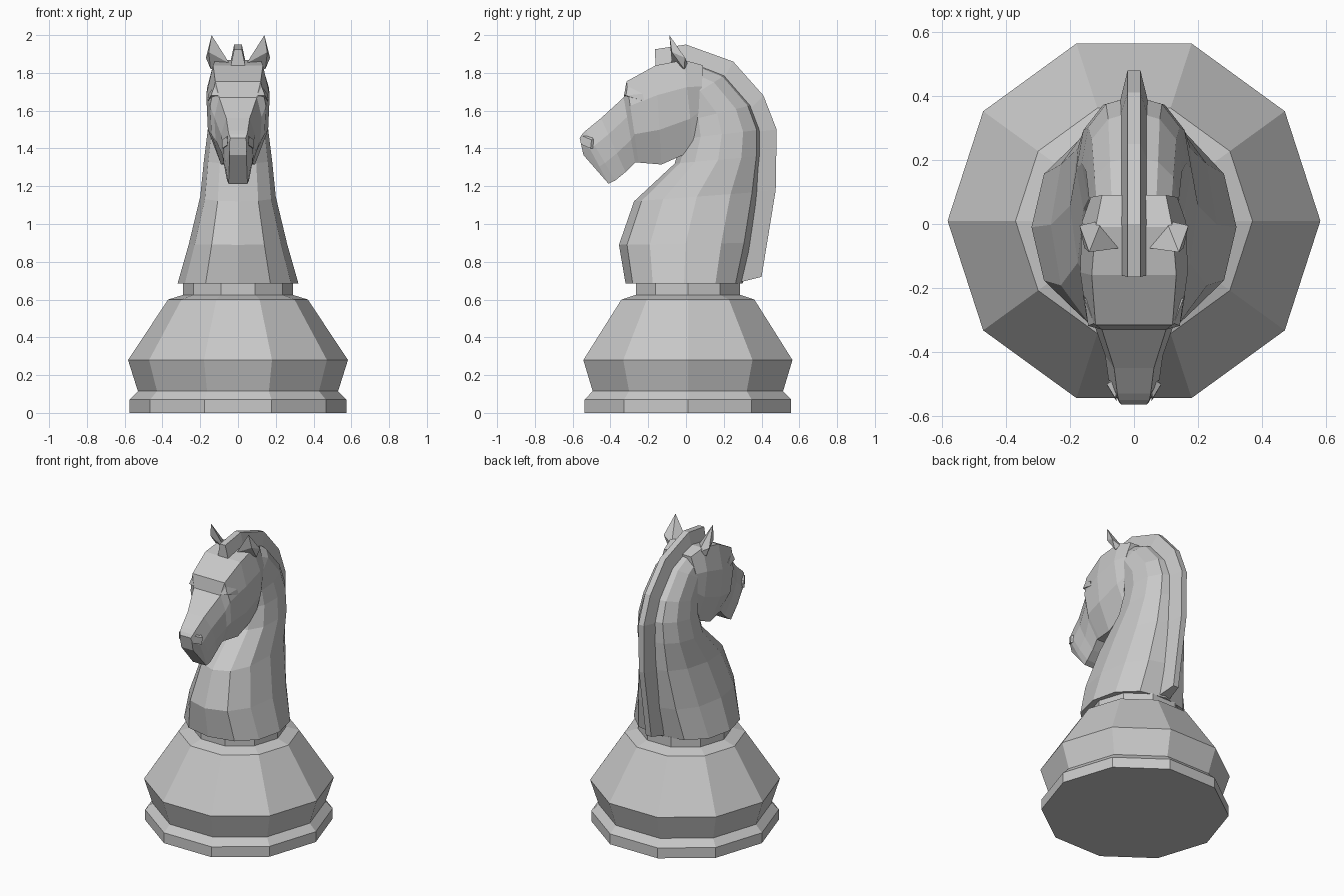
import bpy
import bmesh
import math
from mathutils import Vector

cube = bpy.data.objects.get("Cube")
if cube:
    bpy.data.objects.remove(cube, do_unlink=True)

# One plain grey for the whole piece
grey = bpy.data.materials.new("stone_grey")
grey.use_nodes = True
colour = (0.58, 0.58, 0.58, 1.0)
grey.diffuse_color = colour
grey.node_tree.nodes["Principled BSDF"].inputs["Base Color"].default_value = colour


def finish(bm, name):
    bmesh.ops.recalc_face_normals(bm, faces=bm.faces)
    mesh = bpy.data.meshes.new(name)
    bm.to_mesh(mesh)
    bm.free()
    mesh.materials.append(grey)
    obj = bpy.data.objects.new(name, mesh)
    bpy.context.collection.objects.link(obj)
    return obj


def loft(name, rings):
    """Skin a list of equal-length closed rings and cap both ends."""
    bm = bmesh.new()
    loops = [[bm.verts.new(p) for p in ring] for ring in rings]
    n = len(loops[0])
    for a, b in zip(loops, loops[1:]):
        for i in range(n):
            j = (i + 1) % n
            bm.faces.new((a[i], a[j], b[j], b[i]))
    bm.faces.new(loops[0])
    bm.faces.new(loops[-1])
    return finish(bm, name)


def hull_pair(name, points):
    """Convex chunk built on the left and mirrored to the right."""
    for side, s in (("left", 1), ("right", -1)):
        bm = bmesh.new()
        verts = [bm.verts.new((s * x, y, z)) for x, y, z in points]
        res = bmesh.ops.convex_hull(bm, input=verts)
        loose = [v for v in bm.verts if not v.link_faces]
        bmesh.ops.delete(bm, geom=loose, context="VERTS")
        finish(bm, side + "_" + name)


# Ten-sided turned pedestal with collar
def decagon(r, z):
    return [(r * math.cos(math.tau * i / 10), 0.01 + r * math.sin(math.tau * i / 10), z)
            for i in range(10)]


pedestal = [(0.575, 0), (0.575, 0.07), (0.53, 0.115), (0.582, 0.28),
            (0.37, 0.60), (0.29, 0.625), (0.29, 0.69)]
loft("pedestal", [decagon(r, z) for r, z in pedestal])


# Neck: each station is front (y, z), back (y, z), half width
def neck_ring(front, back, w):
    f, b = Vector((0, *front)), Vector((0, *back))
    ring = []
    for i in range(12):
        t = math.tau * i / 12
        c, s = math.cos(t), math.sin(t)
        c = math.copysign(abs(c) ** 0.9, c)
        s = math.copysign(abs(s) ** 0.9, s)
        ring.append((f + b) / 2 + (f - b) / 2 * c + Vector((w * s, 0, 0)))
    return ring


neck = [((-0.32, 0.685), (0.30, 0.685), 0.32),
        ((-0.355, 0.89), (0.35, 0.90), 0.26),
        ((-0.275, 1.12), (0.39, 1.17), 0.20),
        ((-0.06, 1.32), (0.40, 1.36), 0.18),
        ((-0.02, 1.45), (0.40, 1.50), 0.163),
        ((-0.02, 1.54), (0.35, 1.63), 0.15),
        ((-0.06, 1.62), (0.21, 1.79), 0.14),
        ((-0.10, 1.66), (0.02, 1.865), 0.125)]
loft("neck", [neck_ring(*s) for s in neck])


# Head: each station is top (y, z), bottom (y, z), top / middle / bottom half widths
def head_ring(top, bottom, tw, mw, bw):
    t, b = Vector((0, *top)), Vector((0, *bottom))
    half = [(tw, 0), (mw, 0.3), (mw * 0.95, 0.65), (bw, 1)]
    left = [t.lerp(b, f) + Vector((w, 0, 0)) for w, f in half]
    right = [Vector((-p.x, p.y, p.z)) for p in reversed(left)]
    return left + right


head = [((0.09, 1.84), (0.07, 1.47), 0.10, 0.135, 0.12),
        ((-0.01, 1.868), (0.04, 1.39), 0.12, 0.163, 0.10),
        ((-0.16, 1.84), (-0.13, 1.315), 0.132, 0.168, 0.09),
        ((-0.315, 1.755), (-0.25, 1.325), 0.12, 0.148, 0.07),
        ((-0.33, 1.67), (-0.27, 1.325), 0.10, 0.125, 0.07),
        ((-0.45, 1.56), (-0.32, 1.275), 0.062, 0.09, 0.062),
        ((-0.53, 1.495), (-0.375, 1.23), 0.052, 0.08, 0.058),
        ((-0.55, 1.475), (-0.41, 1.213), 0.048, 0.07, 0.05),
        ((-0.563, 1.455), (-0.543, 1.365), 0.04, 0.046, 0.044)]
loft("head", [head_ring(*s) for s in head])

# Mane: ridge running from the forelock down the back, wide root and narrow crest
mane = [((-0.165, 1.925), (-0.16, 1.82)), ((0.0, 1.95), (0.0, 1.85)),
        ((0.25, 1.86), (0.20, 1.77)), ((0.41, 1.68), (0.34, 1.61)),
        ((0.48, 1.50), (0.39, 1.49)), ((0.475, 1.18), (0.37, 1.17)),
        ((0.40, 0.72), (0.28, 0.69))]
loft("mane", [[(-0.042, *root), (-0.02, *crest), (0.02, *crest), (0.042, *root)]
              for crest, root in mane])

# Ears
hull_pair("ear", [(0.14, -0.088, 2.0), (0.17, -0.005, 1.88), (0.045, -0.075, 1.85),
                  (0.10, 0.012, 1.84), (0.145, -0.01, 1.82), (0.155, -0.075, 1.91)])

# Brow ridges
hull_pair("brow", [(0.10, -0.33, 1.68), (0.125, -0.31, 1.73), (0.16, -0.22, 1.65),
                   (0.155, -0.23, 1.69), (0.10, -0.27, 1.69), (0.143, -0.318, 1.68)])

# Eyes
hull_pair("eye", [(0.143, -0.275, 1.645), (0.11, -0.32, 1.65), (0.13, -0.23, 1.63),
                  (0.12, -0.28, 1.675), (0.125, -0.28, 1.615)])

# Nostrils
hull_pair("nostril", [(0.083, -0.505, 1.40), (0.085, -0.50, 1.445), (0.058, -0.545, 1.465),
                      (0.055, -0.553, 1.42), (0.05, -0.48, 1.47), (0.06, -0.47, 1.40)])
